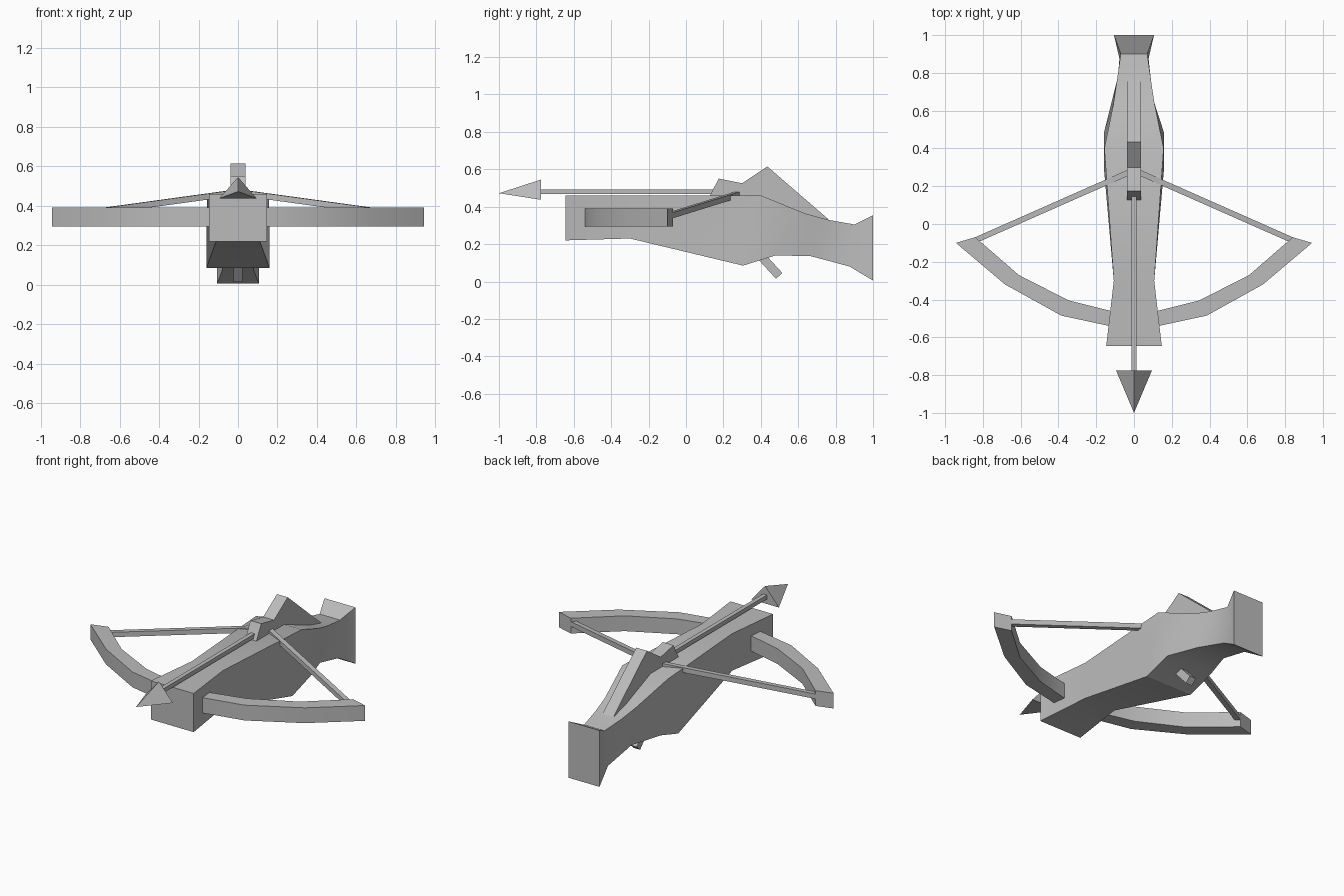
import bpy, bmesh, math
from mathutils import Vector

cube = bpy.data.objects.get("Cube")
if cube:
    bpy.data.objects.remove(cube, do_unlink=True)

GREY = (0.5, 0.5, 0.5, 1)
grey = bpy.data.materials.new("plain grey")
grey.use_nodes = True
grey.diffuse_color = GREY
grey.node_tree.nodes["Principled BSDF"].inputs["Base Color"].default_value = GREY


def finish(name, bm):
    bmesh.ops.recalc_face_normals(bm, faces=bm.faces)
    mesh = bpy.data.meshes.new(name)
    bm.to_mesh(mesh)
    bm.free()
    mesh.materials.append(grey)
    obj = bpy.data.objects.new(name, mesh)
    bpy.context.collection.objects.link(obj)
    bpy.ops.object.select_all(action="DESELECT")
    obj.select_set(True)
    bpy.context.view_layer.objects.active = obj
    bpy.ops.object.shade_smooth_by_angle(angle=math.radians(30))
    return obj


def loft(name, sections):
    """Skin a list of equal-sized closed sections and cap both ends."""
    bm = bmesh.new()
    rings = [[bm.verts.new(p) for p in s] for s in sections]
    for a, b in zip(rings, rings[1:]):
        for i in range(len(a)):
            j = (i + 1) % len(a)
            bm.faces.new((a[i], a[j], b[j], b[i]))
    bm.faces.new(rings[0])
    bm.faces.new(rings[-1])
    return finish(name, bm)


def bar(name, start, end, width, height):
    """Square rod between two points."""
    start, end = Vector(start), Vector(end)
    d = (end - start).normalized()
    side = Vector((0, 0, 1)).cross(d).normalized() * width / 2
    up = d.cross(side).normalized() * height / 2
    return loft(name, [[p + side + up, p - side + up, p - side - up, p + side - up]
                       for p in (start, end)])


# Stock: top (y, z, half width) and bottom (y, z, half width) per station
stations = [
    ((-.645, .46, .147), (-.645, .22, .147)),
    ((-.30, .46, .107), (-.30, .23, .107)),
    ((.40, .46, .157), (.305, .085, .16)),
    ((.64, .363, .108), (.48, .14, .16)),
    ((.76, .33, .09), (.67, .135, .095)),
    ((.90, .305, .07), (.875, .08, .077)),
    ((1.0, .355, .106), (1.0, .005, .106)),
]
loft("stock", [[(-tw, ty, tz), (tw, ty, tz), (bw, by, bz), (-bw, by, bz)]
               for (ty, tz, tw), (by, bz, bw) in stations])

# Bow limbs and string, one pair per side
outer = [(0, -.55), (.13, -.54), (.385, -.485), (.683, -.32), (.943, -.10)]
inner = [(0, -.47), (.125, -.46), (.345, -.405), (.61, -.27), (.84, -.07)]
LOW, HIGH = .295, .39
for side, s in (("left", 1), ("right", -1)):
    loft(side + "_limb", [[(s * ox, oy, LOW), (s * ox, oy, HIGH),
                           (s * ix, iy, HIGH), (s * ix, iy, LOW)]
                          for (ox, oy), (ix, iy) in zip(outer, inner)])
    bar(side + "_string", (s * .86, -.095, .35), (0, .285, .468), .03, .03)

# Latch and rear sight ridge on top of the stock
ridge = [(.125, .455), (.175, .55), (.30, .525), (.435, .615), (.765, .33), (.40, .40)]
loft("sight_ridge", [[(x, y, z) for y, z in ridge] for x in (-.037, .037)])

# Trigger
bar("trigger", (0, .37, .17), (0, .498, .03), .044, .046)

# Bolt shaft and three-sided head
bar("bolt_shaft", (0, -.79, .48), (0, .2, .48), .026, .026)
bm = bmesh.new()
tip, a, b, c = [bm.verts.new(p) for p in
                ((0, -1, .472), (-.095, -.775, .437), (.095, -.775, .437), (0, -.775, .545))]
for f in ((tip, a, b), (tip, b, c), (tip, c, a), (a, b, c)):
    bm.faces.new(f)
finish("bolt_head", bm)
